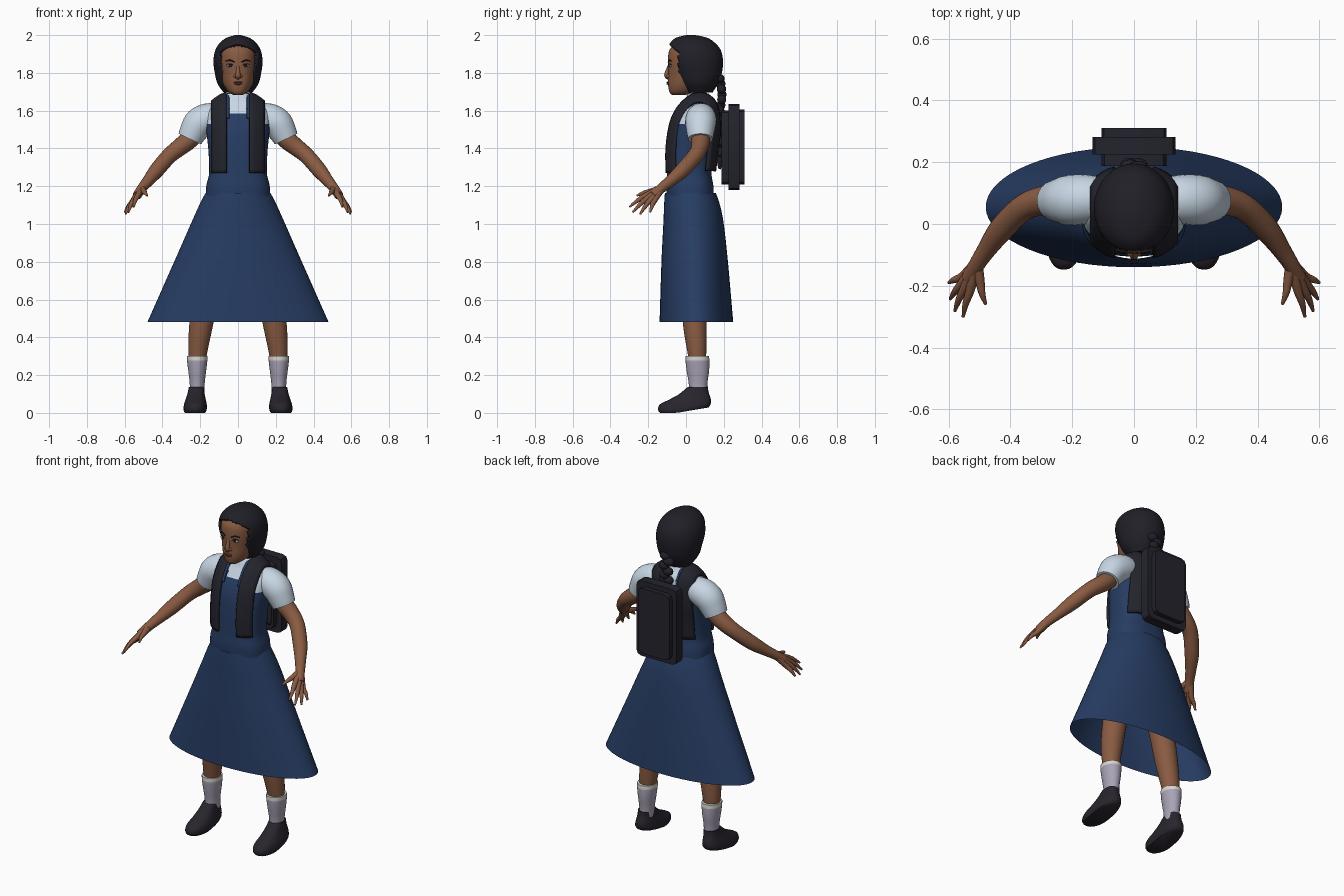
import bpy, bmesh, math
from mathutils import Vector, Matrix

if "Cube" in bpy.data.objects:
    bpy.data.objects.remove(bpy.data.objects["Cube"])


def material(name, *rgb):
    m = bpy.data.materials.new(name)
    m.use_nodes = True
    m.diffuse_color = (*rgb, 1)
    m.node_tree.nodes["Principled BSDF"].inputs["Base Color"].default_value = (*rgb, 1)
    return m


SKIN = material("brown_skin", .25, .105, .055)
LIP = material("lip_brown", .15, .055, .035)
HAIR = material("black_hair", .015, .014, .021)
BAG = material("dark_bag", .017, .017, .026)
DRESS = material("navy_dress", .02, .046, .125)
SHIRT = material("pale_shirt", .58, .68, .78)
SOCK = material("lilac_sock", .4, .37, .47)
TRIM = material("cream_trim", .68, .67, .62)
SHOE = material("dark_shoe", .022, .018, .026)


def finish(bm, name, mats, mirror=False, angle=50):
    """Turn a bmesh into a smooth-shaded object, optionally mirrored."""
    me = bpy.data.meshes.new(name)
    bm.to_mesh(me)
    bm.free()
    for m in mats:
        me.materials.append(m)
    me.shade_smooth()
    me.set_sharp_from_angle(angle=math.radians(angle))
    ob = bpy.data.objects.new(name, me)
    bpy.context.collection.objects.link(ob)
    if mirror:
        ob.modifiers.new("Mirror", "MIRROR")
    return ob


def spline(rows, k):
    """Catmull-Rom interpolation of rows of numbers."""
    out = []
    for i in range(len(rows) - 1):
        a, b, c, d = (rows[max(0, min(j, len(rows) - 1))] for j in range(i - 1, i + 3))
        for s in range(k):
            t = s / k
            out.append([q + t / 2 * (r - p + t * (2 * p - 5 * q + 4 * r - w + t * (3 * (q - r) + w - p)))
                        for p, q, r, w in zip(a, b, c, d)])
    return out + [list(rows[-1])]


def bridge(bm, rings, caps):
    rings = [[bm.verts.new(p) for p in ring] for ring in rings]
    n = len(rings[0])
    for lo, hi in zip(rings, rings[1:]):
        for i in range(n):
            bm.faces.new((lo[i], lo[(i + 1) % n], hi[(i + 1) % n], hi[i]))
    if caps:
        bm.faces.new(rings[0][::-1])
        bm.faces.new(rings[-1])
    bm.normal_update()


def loft(rows, n=40, power=2, cx=0, k=4, caps=True):
    """Stack horizontal superellipses given as (z, half width, front y, back y)."""
    def sup(v):
        return math.copysign(abs(v) ** (2 / power), v)
    bm = bmesh.new()
    rings = []
    for z, rx, y0, y1 in spline(rows, k):
        angles = [math.tau * i / n for i in range(n)]
        rings.append([(cx + rx * sup(math.cos(a)), (y0 + y1) / 2 + (y1 - y0) / 2 * sup(math.sin(a)), z)
                      for a in angles])
    bridge(bm, rings, caps)
    return bm


def tube(bm, pts, n=14, k=4):
    """Sweep a circle along points (x, y, z, radius)."""
    pts = spline(pts, k)
    pos = [Vector(p[:3]) for p in pts]
    u, rings = Vector((.3, .8, .5)), []
    for i, p in enumerate(pts):
        t = (pos[min(i + 1, len(pos) - 1)] - pos[max(i - 1, 0)]).normalized()
        u = (u - t * u.dot(t)).normalized()
        v = t.cross(u)
        rings.append([pos[i] + p[3] * (u * math.cos(a) + v * math.sin(a))
                      for a in (math.tau * j / n for j in range(n))])
    bridge(bm, rings, True)
    return bm


def ball(bm, centre, size):
    bmesh.ops.create_uvsphere(bm, u_segments=14, v_segments=8, radius=1,
                              matrix=Matrix.Translation(centre) @ Matrix.Diagonal((*size, 1)))
    return bm


def paint(bm, rule):
    for f in bm.faces:
        f.material_index = rule(f.calc_center_median())


# Skirt, open underneath
skirt = [(1.165, .172, -.112, .158), (1.1, .205, -.116, .18), (1, .25, -.12, .2),
         (.8, .338, -.13, .222), (.48, .48, -.14, .25)]
bm = loft(skirt[::-1], n=64, caps=False)
finish(bm, "skirt", [DRESS])

# Torso: pinafore top over the shirt
torso = [(1.12, .172, -.1, .148), (1.2, .168, -.105, .145), (1.27, .153, -.1, .135),
         (1.38, .156, -.096, .14), (1.48, .166, -.086, .155), (1.55, .17, -.064, .165),
         (1.6, .165, -.035, .165), (1.64, .125, -.01, .155), (1.665, .085, .0, .135), (1.69, .058, .012, .122)]


def is_shirt(c):
    x = abs(c.x)
    bib = c.z < 1.585 and (x < .14 or c.z < 1.53)
    return 0 if bib or (.05 < x < .13 and c.z < 1.685) else 1


bm = loft(torso, n=64, power=2.5, k=6)
paint(bm, is_shirt)
finish(bm, "pinafore_and_shirt", [DRESS, SHIRT])


def band(name, path, x_in, x_out, mat, drop, thick):
    """Curved strap draped over the shoulder along a (y, z) path."""
    bm = bmesh.new()
    rows = []
    for y, z in spline(path, 4):
        inward = (Vector((.04, min(z, 1.55))) - Vector((y, z))).normalized()
        row = []
        for i in range(6):
            t = i / 5
            p = Vector((y, z)) + inward * drop * t ** 1.6
            row.append(bm.verts.new((x_in + (x_out - x_in) * t, p.x, p.y)))
        rows.append(row)
    for a, b in zip(rows, rows[1:]):
        for i in range(5):
            bm.faces.new((a[i], a[i + 1], b[i + 1], b[i]))
    bm.normal_update()
    ob = finish(bm, name, [mat], True)
    sol = ob.modifiers.new("Thickness", "SOLIDIFY")
    sol.thickness = thick
    sol.offset = 0


# Bag straps and the pinafore straps beneath them
strap = [(-.1, 1.27), (-.102, 1.38), (-.092, 1.48), (-.072, 1.56), (-.035, 1.625), (.02, 1.675), (.07, 1.69),
         (.125, 1.675), (.165, 1.62), (.178, 1.5), (.165, 1.4), (.152, 1.28)]
band("bag_straps", strap, .06, .138, BAG, .045, .016)
band("pinafore_straps", strap[3:-3], .046, .07, DRESS, .01, .01)

# Backpack: three chamfered slabs
for name, hx, z0, z1, y0, y1 in (("bag_back_panel", .105, 1.21, 1.6, .188, .23),
                                 ("bag_body", .135, 1.18, 1.635, .225, .282),
                                 ("bag_front_pocket", .106, 1.21, 1.605, .275, .31)):
    bm = bmesh.new()
    bmesh.ops.create_cube(bm, size=1, matrix=Matrix.Translation((0, (y0 + y1) / 2, (z0 + z1) / 2))
                          @ Matrix.Diagonal((2 * hx, y1 - y0, z1 - z0, 1)))
    corners = [e for e in bm.edges if abs(e.verts[0].co.y - e.verts[1].co.y) > .01]
    bmesh.ops.bevel(bm, geom=corners, offset=.03, segments=2, profile=.5, affect="EDGES")
    finish(bm, name, [BAG], angle=40)

# Short sleeves
bm = tube(bmesh.new(), [(.1, .08, 1.565, .07), (.155, .08, 1.56, .08), (.205, .077, 1.535, .082),
                        (.235, .076, 1.49, .074), (.255, .076, 1.45, .066)], n=24)
finish(bm, "sleeves", [SHIRT], True)

# Arms and hands
bm = tube(bmesh.new(), [(.19, .08, 1.52, .045), (.255, .078, 1.45, .05), (.31, .072, 1.405, .046),
                        (.365, .048, 1.36, .042), (.43, -.018, 1.285, .04), (.475, -.08, 1.23, .031),
                        (.508, -.13, 1.19, .026), (.535, -.175, 1.15, .024)], n=20)
finish(bm, "arms", [SKIN], True)
wrist = Vector((.51, -.13, 1.188))
fingers = [((.53, -.213, 1.15), (.553, -.3, 1.09)), ((.547, -.205, 1.136), (.58, -.282, 1.062)),
           ((.555, -.19, 1.125), (.595, -.243, 1.052)), ((.555, -.17, 1.12), (.6, -.19, 1.062)),
           ((.498, -.19, 1.172), (.48, -.26, 1.15))]
bm = bmesh.new()
for knuckle, tip in fingers:
    mid = Vector(knuckle).lerp(Vector(tip), .5) + Vector((.003, 0, .004))
    tube(bm, [(*wrist, .021), (*knuckle, .015), (*mid, .011), (*tip, .005)], n=10)
finish(bm, "hands", [SKIN], True)

# Legs, socks and shoes
bm = tube(bmesh.new(), [(.215, .062, .2, .035), (.213, .058, .32, .05), (.195, .047, .47, .063),
                        (.165, .042, .65, .07), (.11, .04, .95, .085)], n=24)
finish(bm, "legs", [SKIN], True)
bm = loft([(.1, .038, .018, .112), (.16, .04, .014, .114), (.22, .047, .004, .122),
           (.27, .053, -.002, .124), (.3, .054, -.002, .122)], cx=.216, n=28, k=5)
paint(bm, lambda c: int(c.z > .275))
finish(bm, "socks", [SOCK, TRIM], True)
bm = loft([(0, .056, -.138, .12), (.018, .062, -.148, .13), (.045, .059, -.138, .132), (.07, .052, -.09, .128),
           (.1, .045, -.035, .12), (.138, .04, .01, .116)], cx=.228, power=2.4, n=32)
for v in bm.verts:
    v.co.z += max(0, v.co.y + .05) * .17 * (1 - v.co.z / .14)
    v.co.x -= .008 * v.co.z / .14
finish(bm, "shoes", [SHOE], True, 60)

# Neck and head
bm = tube(bmesh.new(), [(0, .066, 1.64, .052), (0, .06, 1.69, .05), (0, .045, 1.77, .052)], n=24)
finish(bm, "neck", [SKIN])
bm = loft([(1.684, .025, -.075, .0), (1.7, .052, -.088, .06), (1.74, .077, -.095, .12),
           (1.8, .091, -.094, .15), (1.86, .099, -.096, .16), (1.92, .095, -.088, .15),
           (1.96, .075, -.05, .12)], power=2.15)
finish(bm, "head", [SKIN])

# Face details
bm = tube(bmesh.new(), [(0, -.088, 1.84, .007), (0, -.1, 1.805, .011), (0, -.1, 1.785, .015), (0, -.09, 1.772, .01)])
for s in (-1, 1):
    ball(bm, (s * .013, -.094, 1.782), (.011, .012, .009))
finish(bm, "nose", [SKIN])
bm = ball(bmesh.new(), (0, -.095, 1.75), (.026, .008, .005))
ball(bm, (0, -.094, 1.742), (.021, .009, .006))
finish(bm, "lips", [LIP])
finish(ball(bmesh.new(), (.041, -.083, 1.838), (.019, .006, .008)), "eye_whites", [TRIM], True)
bm = ball(bmesh.new(), (.041, -.087, 1.838), (.009, .005, .008))
tube(bm, [(.021, -.091, 1.839, .002), (.041, -.089, 1.848, .003), (.061, -.078, 1.842, .002)], n=8)
finish(bm, "irises_and_lashes", [HAIR], True)
bm = tube(bmesh.new(), [(.018, -.094, 1.857, .003), (.042, -.088, 1.867, .004), (.066, -.076, 1.862, .002)], n=8)
finish(bm, "eyebrows", [HAIR], True)

# Hair cap with an opening for the face
bm = loft([(1.695, .075, .0, .14), (1.74, .107, -.035, .168), (1.79, .121, -.062, .188),
           (1.86, .13, -.092, .196), (1.92, .12, -.1, .184), (1.96, .095, -.083, .152),
           (1.986, .06, -.052, .112), (2, .015, -.0, .05)], n=64, k=6)
opening = []
for f in bm.faces:
    c = f.calc_center_median()
    if c.y < -.04 and c.z < 1.953 - 4 * c.x ** 2:
        opening.append(f)
bmesh.ops.delete(bm, geom=opening, context="FACES")
hair = finish(bm, "hair", [HAIR])
shell = hair.modifiers.new("Thickness", "SOLIDIFY")
shell.thickness = .02

# Plait with its tie and loose end
bm = bmesh.new()
for i in range(15):
    z = 1.77 - .028 * i
    width = .034 - .0009 * i
    ball(bm, ((-1) ** i * .013, .178 + .012 * math.sin(min(i, 6) / 2), z), (width, .026 - .0005 * i, .025))
tube(bm, [(0, .18, 1.37, .012), (0, .18, 1.34, .018), (0, .178, 1.29, .006)])
finish(bm, "plait", [HAIR])
finish(ball(bmesh.new(), (0, .178, 1.365), (.018, .018, .009)), "plait_tie", [TRIM])
